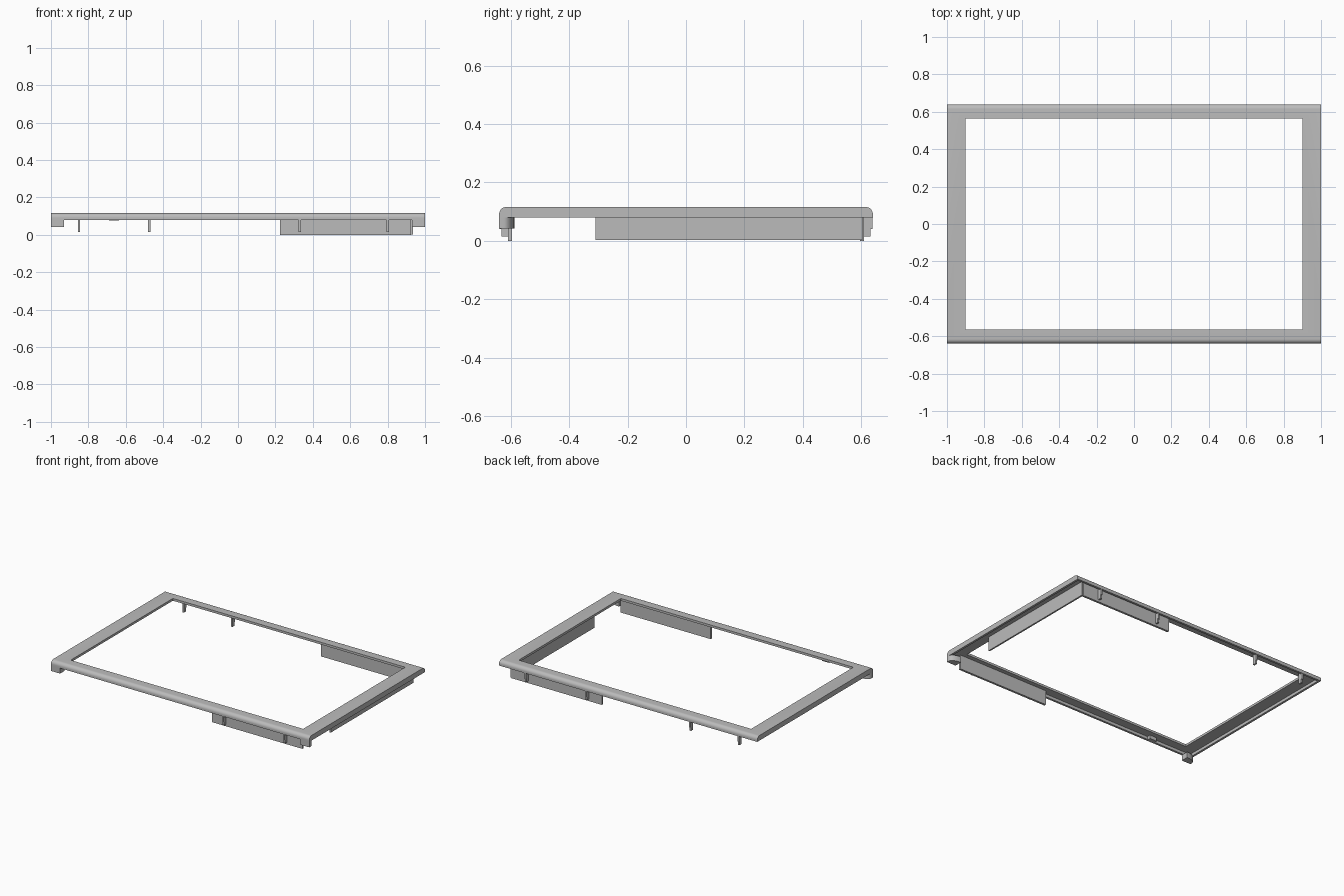
import bpy, bmesh, math

cube = bpy.data.objects.get("Cube")
if cube:
    bpy.data.objects.remove(cube, do_unlink=True)

GREY = (0.5, 0.5, 0.5, 1)
mat = bpy.data.materials.new("light grey plastic")
mat.use_nodes = True
mat.diffuse_color = GREY
mat.node_tree.nodes["Principled BSDF"].inputs["Base Color"].default_value = GREY


def prism(name, points, shift):
    """Extrude a closed loop of 3D points along the shift vector."""
    bm = bmesh.new()
    face = bm.faces.new([bm.verts.new(p) for p in points])
    out = bmesh.ops.extrude_face_region(bm, geom=[face])
    moved = [v for v in out["geom"] if isinstance(v, bmesh.types.BMVert)]
    bmesh.ops.translate(bm, vec=shift, verts=moved)
    bmesh.ops.recalc_face_normals(bm, faces=bm.faces)
    mesh = bpy.data.meshes.new(name)
    bm.to_mesh(mesh)
    bm.free()
    mesh.materials.append(mat)
    obj = bpy.data.objects.new(name, mesh)
    bpy.context.collection.objects.link(obj)
    return obj


def box(name, x, y, z):
    loop = [(x[0], y[0], z[0]), (x[1], y[0], z[0]), (x[1], y[1], z[0]), (x[0], y[1], z[0])]
    return prism(name, loop, (0, 0, z[1] - z[0]))


def smooth(obj):
    bpy.ops.object.select_all(action="DESELECT")
    obj.select_set(True)
    bpy.context.view_layer.objects.active = obj
    bpy.ops.object.shade_smooth_by_angle(angle=math.radians(30))


# Frame: slab with rounded front and back top edges
W, D, BOTTOM, TOP, R = 1.0, 0.64, 0.08, 0.116, 0.025
arc = [math.radians(90 * i / 8) for i in range(9)]
half = [(D - R + R * math.cos(a), TOP - R + R * math.sin(a)) for a in arc]
section = [(D, BOTTOM)] + half + [(-y, z) for y, z in reversed(half)] + [(-D, BOTTOM)]
frame = prism("bezel_frame", [(-W, y, z) for y, z in section], (2 * W, 0, 0))

# Hollow the underside and cut the opening
cavity = box("cavity_cutter", (-0.985, 0.985), (-0.625, 0.625), (0, 0.1))
opening = box("opening_cutter", (-0.9, 0.9), (-0.565, 0.565), (-0.1, 0.3))
for cutter in (cavity, opening):
    mod = frame.modifiers.new(cutter.name, "BOOLEAN")
    mod.operation = "DIFFERENCE"
    mod.solver = "EXACT"
    mod.object = cutter
bpy.context.view_layer.update()
cut_mesh = bpy.data.meshes.new_from_object(frame.evaluated_get(bpy.context.evaluated_depsgraph_get()))
frame.modifiers.clear()
frame.data = cut_mesh
for cutter in (cavity, opening):
    bpy.data.objects.remove(cutter, do_unlink=True)
smooth(frame)

# Hanging skirt panels around the left end
for label, s in (("front", -1), ("back", 1)):
    box(label + "_skirt", (0.225, 0.925), sorted((s * 0.595, s * 0.61)), (0, 0.102))
box("side_skirt", (0.925, 0.936), (-0.31, 0.605), (0.002, 0.102))


# Snap pins with a stepped outer edge
def pin(name, x, s):
    outline = [(0.608, 0.015), (0.632, 0.015), (0.632, 0.04), (0.638, 0.04),
               (0.638, 0.082), (0.626, 0.082), (0.626, 0.1), (0.608, 0.1)]
    prism(name, [(x - 0.006, s * y, z) for y, z in outline], (0.012, 0, 0))


for i, x in enumerate((-0.85, -0.475, 0.33, 0.80)):
    pin(f"back_pin_{i}", x, 1)
    if x > 0:
        pin(f"front_pin_{i}", x, -1)

# Front corner feet with a curved inner side
for label, s in (("left", 1), ("right", -1)):
    curve = [(0.93 + 0.07 * math.cos(a), -0.623 + 0.035 * math.sin(a)) for a in arc]
    loop = [(0.93, -D), (W, -D)] + curve
    foot = prism(label + "_front_foot", [(s * x, y, 0.042) for x, y in loop], (0, 0, 0.04))
    smooth(foot)

# Small tab under the front rail
box("front_tab", (-0.69, -0.635), (-0.625, -0.6), (0.076, 0.1))
